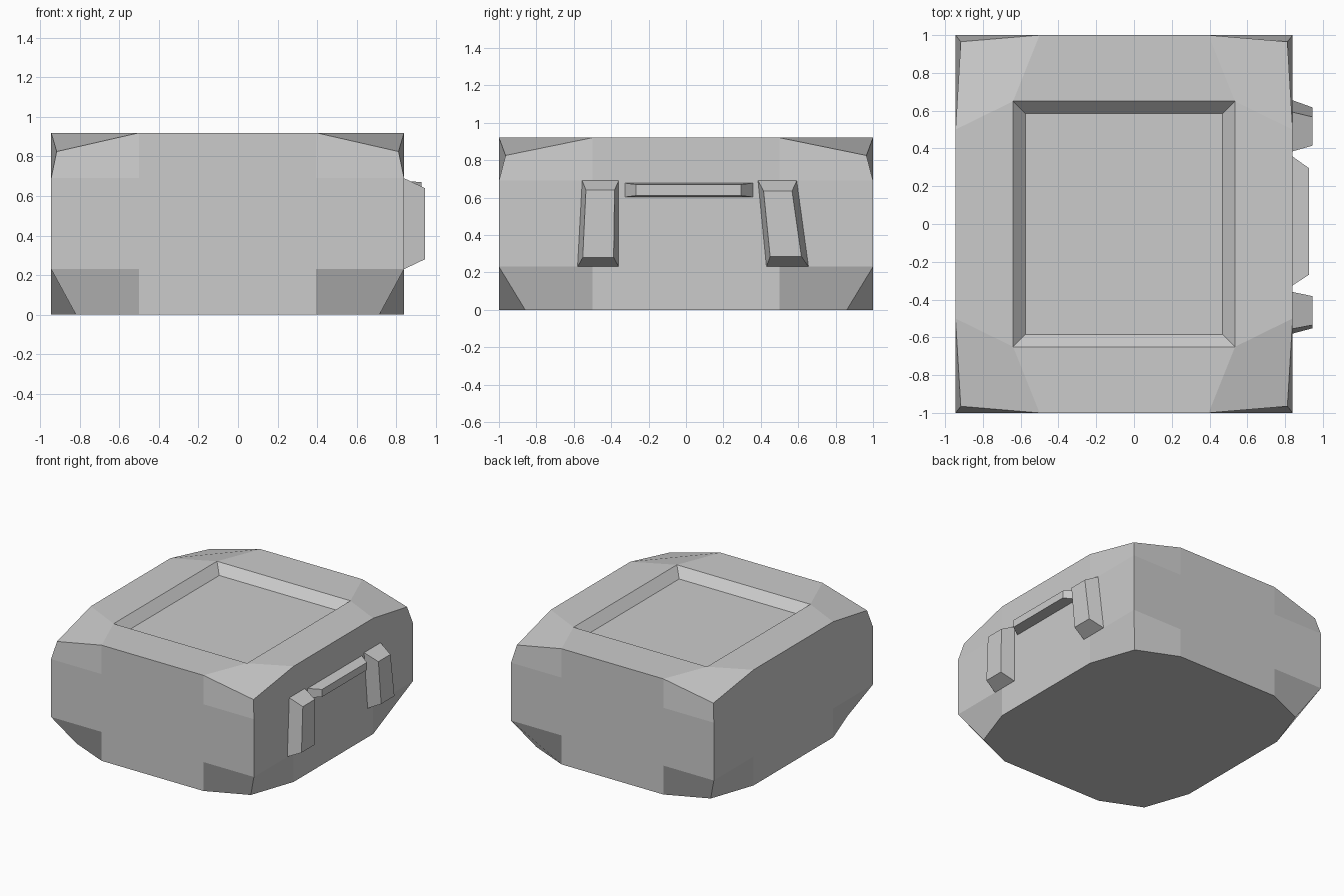
import bpy, bmesh
from itertools import product

if "Cube" in bpy.data.objects:
    bpy.data.objects.remove(bpy.data.objects["Cube"])

XS, YS, ZS = (-.945, -.5, .395, .84), (-1, -.5, .5, 1), (0, .23, .69, .92)


def finish(bm, name):
    bmesh.ops.recalc_face_normals(bm, faces=bm.faces[:])
    mesh = bpy.data.meshes.new(name)
    bm.to_mesh(mesh)
    bm.free()
    bpy.context.collection.objects.link(bpy.data.objects.new(name, mesh))


def lattice_point(i, j, k):
    """Box lattice with pulled-in corners and a widened recess rim."""
    x, y, z = XS[i], YS[j], ZS[k]
    sx, sy = (-1 if i < 2 else 1), (-1 if j < 2 else 1)
    if i in (0, 3) and j in (0, 3):
        if k == 3:
            x, y, z = x - sx * .028, y - sy * .035, .825
        elif k == 0:
            x, y = x - sx * .125, y - sy * .14
    elif k == 3 and i in (1, 2) and j in (1, 2):
        x, y = x + sx * .14, y + sy * .15
    return x, y, z


# Body: 3 x 3 cells per side
bm = bmesh.new()
verts = {c: bm.verts.new(lattice_point(*c))
         for c in product(range(4), repeat=3) if 0 in c or 3 in c}
recess = None
for axis, side, a, b in product(range(3), (0, 3), range(3), range(3)):
    cell = []
    for da, db in ((0, 0), (1, 0), (1, 1), (0, 1)):
        c = [a + da, b + db]
        c.insert(axis, side)
        cell.append(verts[tuple(c)])
    face = bm.faces.new(cell)
    if (axis, side, a, b) == (2, 3, 1, 1):
        recess = face
bmesh.ops.recalc_face_normals(bm, faces=bm.faces[:])

# Sunken top panel
bmesh.ops.inset_individual(bm, faces=[recess], thickness=.066, use_even_offset=True)
for v in recess.verts:
    v.co.z = .85
finish(bm, "body")


def side_block(name, base, outer, x_out):
    """Tapered block on the right side from two (y, z) outlines."""
    bm = bmesh.new()
    lo = [bm.verts.new((.84, y, z)) for y, z in base]
    hi = [bm.verts.new((x_out, y, z)) for y, z in outer]
    bm.faces.new(lo)
    bm.faces.new(hi)
    for i in range(4):
        n = (i + 1) % 4
        bm.faces.new((lo[i], lo[n], hi[n], hi[i]))
    finish(bm, name)


# Handle brackets and bar
side_block("front_bracket",
           [(-.58, .23), (-.36, .23), (-.36, .69), (-.555, .69)],
           [(-.552, .28), (-.387, .28), (-.382, .64), (-.535, .64)], .945)
side_block("back_bracket",
           [(.43, .23), (.655, .23), (.592, .69), (.385, .69)],
           [(.45, .285), (.617, .285), (.567, .635), (.415, .635)], .945)
side_block("handle_bar",
           [(-.325, .603), (.357, .603), (.357, .677), (-.325, .677)],
           [(-.268, .61), (.295, .61), (.295, .67), (-.268, .67)], .927)
